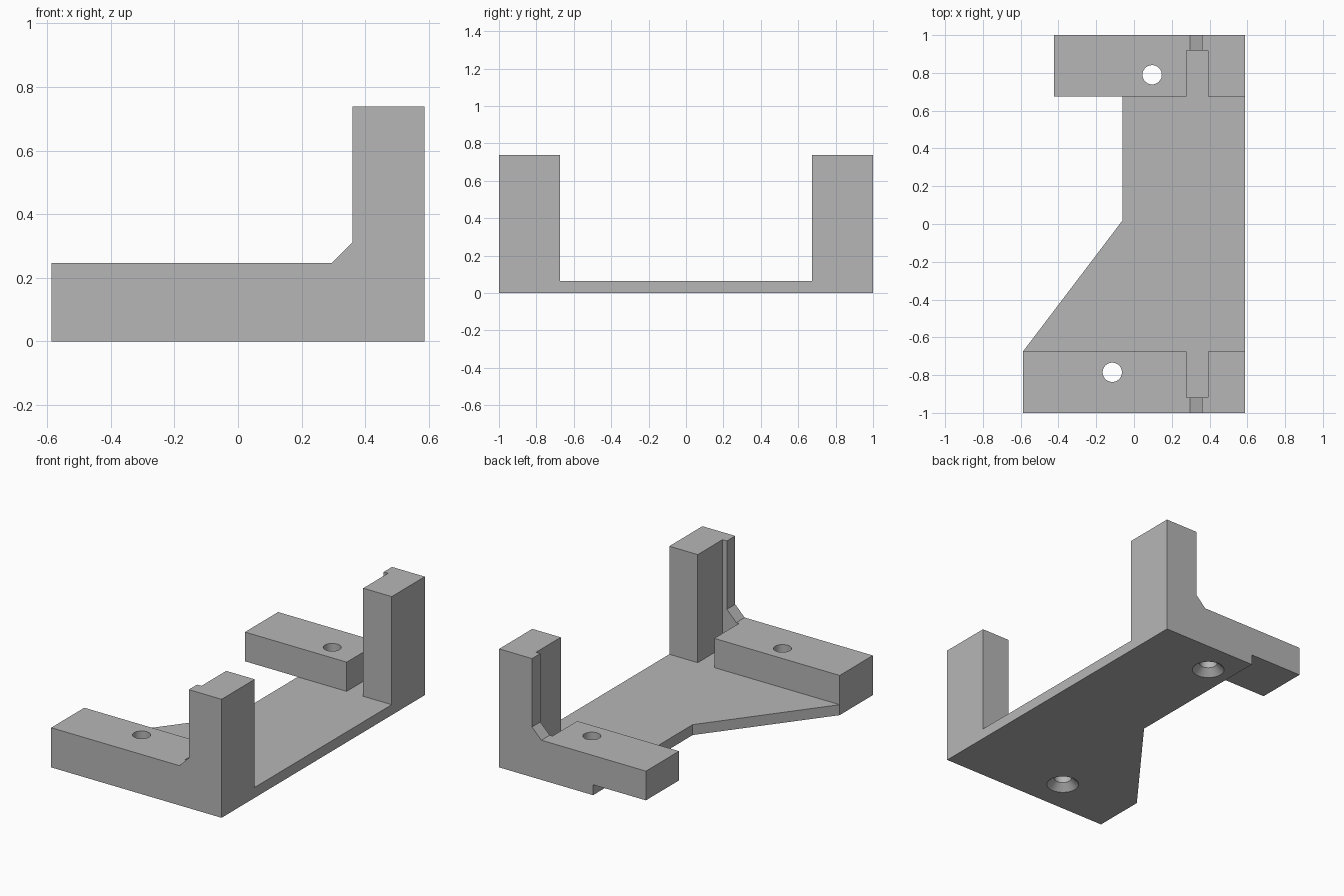
import bpy, bmesh, math
from mathutils import Vector

if "Cube" in bpy.data.objects:
    bpy.data.objects.remove(bpy.data.objects["Cube"], do_unlink=True)

grey = bpy.data.materials.new("plain_grey")
grey.use_nodes = True
GREY = (0.47, 0.47, 0.47, 1)
grey.diffuse_color = GREY
grey.node_tree.nodes["Principled BSDF"].inputs["Base Color"].default_value = GREY

HALF_X = 0.587      # half width
PLATE = 0.065       # base plate thickness
BAR = 0.247         # height of the low arms
TOP = 0.738         # height of the posts
INNER = 0.674       # inner face of the end blocks


def finish(name, bm):
    bmesh.ops.recalc_face_normals(bm, faces=bm.faces)
    mesh = bpy.data.meshes.new(name)
    bm.to_mesh(mesh)
    bm.free()
    mesh.materials.append(grey)
    obj = bpy.data.objects.new(name, mesh)
    bpy.context.collection.objects.link(obj)
    return obj


def prism(name, points, depth):
    """Extrude a closed outline along the depth vector."""
    bm = bmesh.new()
    face = bm.faces.new([bm.verts.new(p) for p in points])
    ext = bmesh.ops.extrude_face_region(bm, geom=[face])
    bmesh.ops.translate(bm, vec=Vector(depth),
                        verts=[v for v in ext["geom"] if isinstance(v, bmesh.types.BMVert)])
    return finish(name, bm)


def lathe(name, profile, x, y, steps=48):
    """Spin a radius/height profile into a closed solid."""
    bm = bmesh.new()
    rings = [[bm.verts.new((x + r * math.cos(2 * math.pi * i / steps),
                            y + r * math.sin(2 * math.pi * i / steps), z))
              for i in range(steps)] for r, z in profile]
    for a, b in zip(rings, rings[1:]):
        for i in range(steps):
            j = (i + 1) % steps
            bm.faces.new((a[i], a[j], b[j], b[i]))
    bm.faces.new(rings[0])
    bm.faces.new(rings[-1])
    return finish(name, bm)


def combine(target, other, operation):
    """Apply a boolean and discard the helper solid."""
    bpy.context.view_layer.objects.active = target
    mod = target.modifiers.new("join", "BOOLEAN")
    mod.operation = operation
    mod.solver = "EXACT"
    mod.object = other
    bpy.ops.object.modifier_apply(modifier=mod.name)
    bpy.data.objects.remove(other, do_unlink=True)


# Base plate with its tapered front corner
outline = [(-HALF_X, -1), (HALF_X, -1), (HALF_X, 1),
           (-0.06, 1), (-0.06, 0.02), (-HALF_X, -INNER)]
bracket = prism("mounting_bracket", [(x, y, 0) for x, y in outline], (0, 0, PLATE))

# End blocks: low arm, chamfer and tall post, with a slot open to the inside
for side, arm_end in ((-1, -HALF_X), (1, -0.424)):
    profile = [(arm_end, PLATE), (HALF_X, PLATE), (HALF_X, TOP),
               (0.361, TOP), (0.361, 0.312), (0.296, BAR), (arm_end, BAR)]
    block = prism("end_block", [(x, side * INNER, z) for x, z in profile],
                  (0, side * (1 - INNER), 0))
    slot = prism("slot_cutter", [(x, side * 0.6, z) for x, z in
                                 ((0.277, 0), (0.391, 0), (0.391, 1), (0.277, 1))],
                 (0, side * 0.318, 0))
    combine(block, slot, "DIFFERENCE")
    combine(bracket, block, "UNION")

# Screw holes, countersunk from below
for x, y in ((-0.115, -0.785), (0.096, 0.79)):
    hole = lathe("hole_cutter", [(0.103, -0.01), (0.051, 0.042), (0.051, 0.4)], x, y)
    combine(bracket, hole, "DIFFERENCE")

# Merge coplanar faces and keep the edges crisp
bm = bmesh.new()
bm.from_mesh(bracket.data)
bmesh.ops.remove_doubles(bm, verts=bm.verts, dist=0.0001)
bmesh.ops.dissolve_limit(bm, angle_limit=math.radians(1), verts=bm.verts, edges=bm.edges)
bm.to_mesh(bracket.data)
bm.free()

bpy.ops.object.select_all(action="DESELECT")
bracket.select_set(True)
bpy.context.view_layer.objects.active = bracket
bpy.ops.object.shade_smooth_by_angle(angle=math.radians(30))
